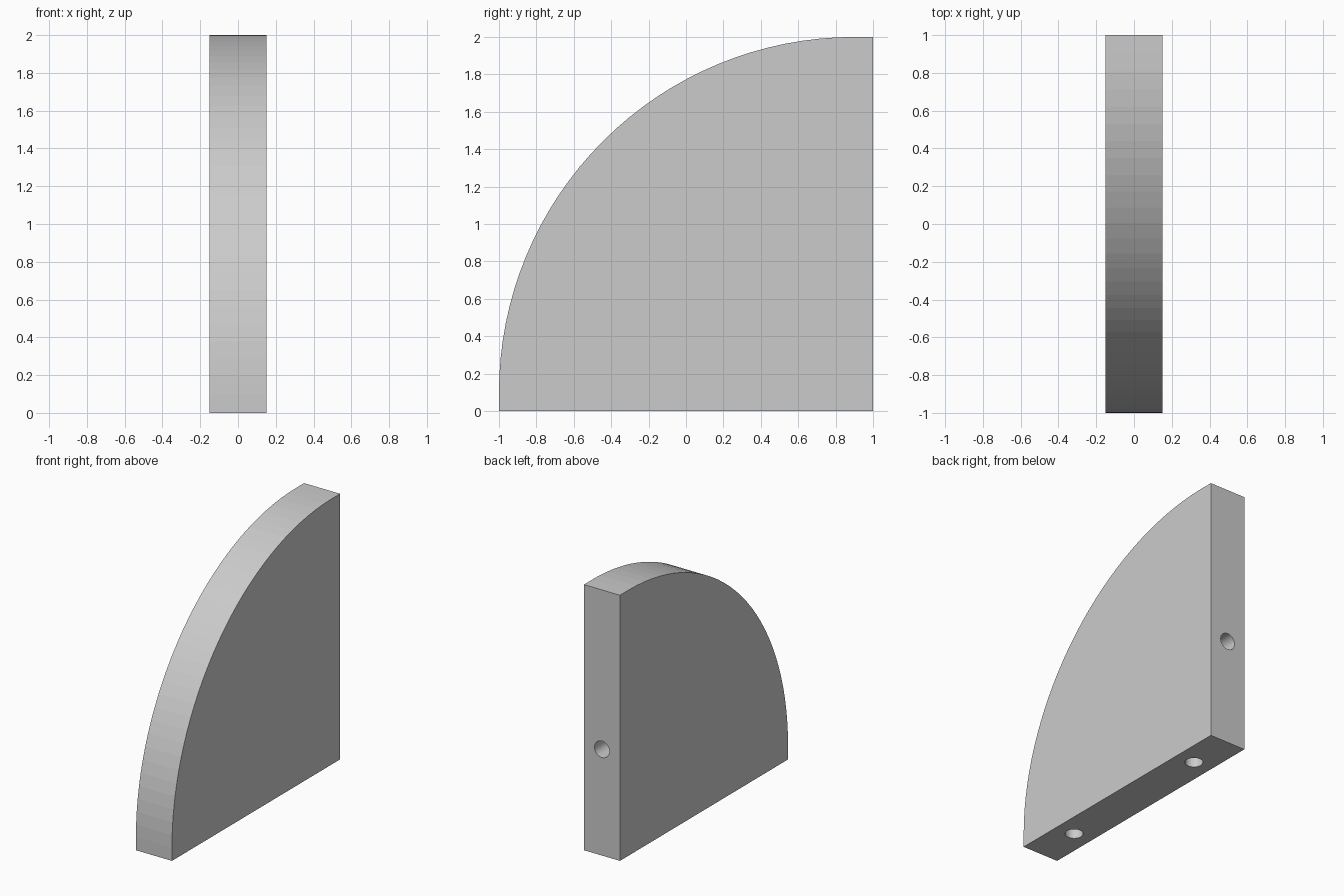
import bpy, bmesh, math

if "Cube" in bpy.data.objects:
    bpy.data.objects.remove(bpy.data.objects["Cube"])

HALF_T = 0.15      # half thickness
R = 1.9            # corner rounding radius
SEG = 32
HOLE_R = 0.062
HOLE_DEPTH = 0.3

# Side profile (y, z): square back corners, one large rounded corner
profile = [(-1, 0), (1, 0), (1, 2)]
for i in range(SEG + 1):
    a = math.pi / 2 * (1 + i / SEG)
    profile.append((0.9 + R * math.cos(a), 0.1 + R * math.sin(a)))

# Panel: profile extruded along x
bm = bmesh.new()
face = bm.faces.new([bm.verts.new((-HALF_T, y, z)) for y, z in profile])
ext = bmesh.ops.extrude_face_region(bm, geom=[face])
bmesh.ops.translate(bm, vec=(2 * HALF_T, 0, 0),
                    verts=[v for v in ext["geom"] if isinstance(v, bmesh.types.BMVert)])
bmesh.ops.recalc_face_normals(bm, faces=bm.faces)
mesh = bpy.data.meshes.new("quarter_round_panel")
bm.to_mesh(mesh)
bm.free()
panel = bpy.data.objects.new("quarter_round_panel", mesh)
bpy.context.collection.objects.link(panel)


def drill(name, location, rotation=(0, 0, 0)):
    """Cut a blind dowel hole centred on a surface point."""
    bpy.ops.mesh.primitive_cylinder_add(vertices=32, radius=HOLE_R, depth=2 * HOLE_DEPTH,
                                        location=location, rotation=rotation)
    cutter = bpy.context.object
    cutter.name = name
    cutter.hide_render = True
    mod = panel.modifiers.new(name, "BOOLEAN")
    mod.operation = "DIFFERENCE"
    mod.solver = "EXACT"
    mod.object = cutter
    bpy.context.view_layer.objects.active = panel
    bpy.ops.object.modifier_apply(modifier=mod.name)
    bpy.data.objects.remove(cutter)


# Two holes underneath, one in the back edge
drill("bottom_front_hole", (0, -0.64, 0))
drill("bottom_back_hole", (0, 0.64, 0))
drill("back_hole", (0, 1, 0.8), (math.pi / 2, 0, 0))
